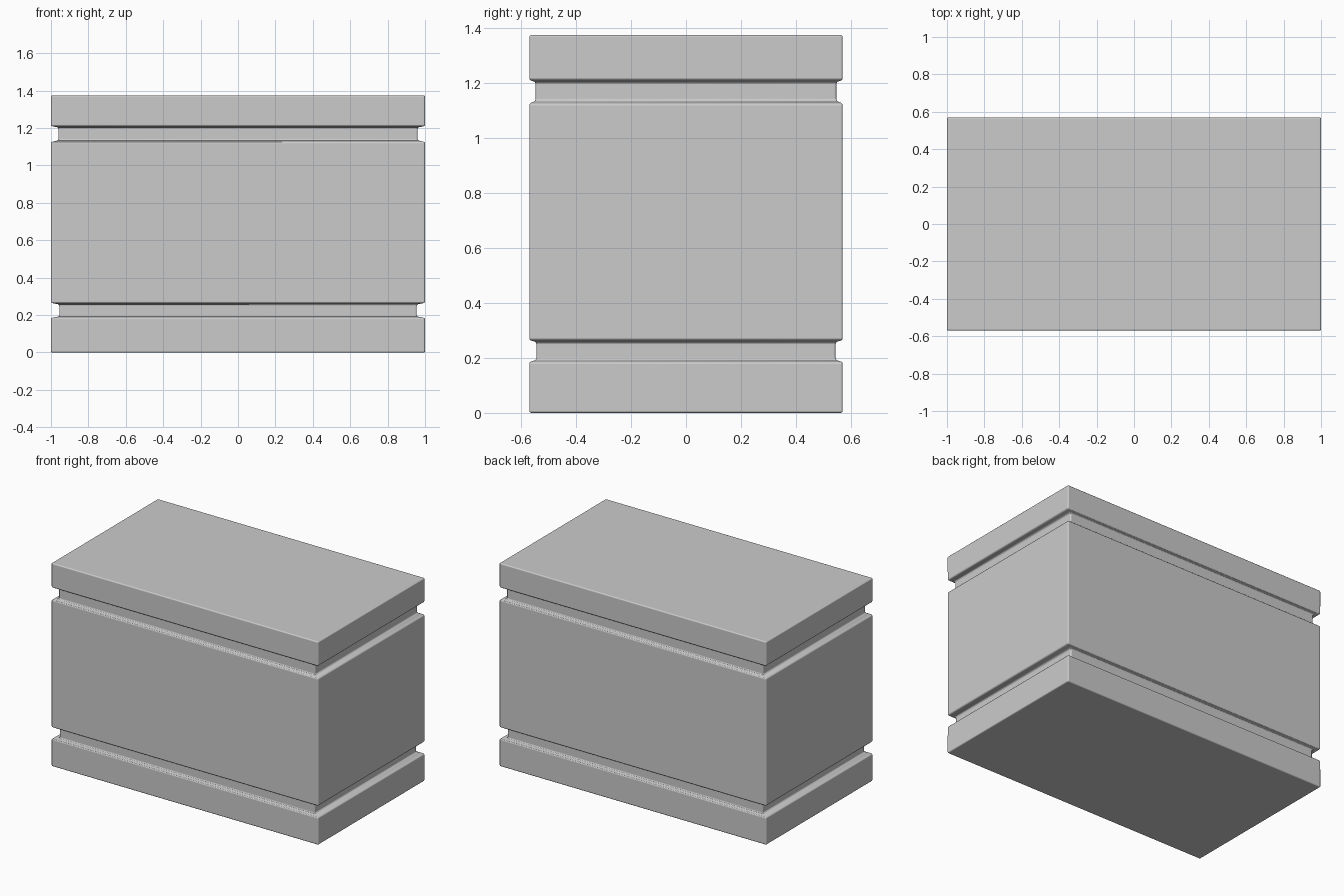
import bpy, bmesh

if "Cube" in bpy.data.objects:
    bpy.data.objects.remove(bpy.data.objects["Cube"])

# Rectangular cross-sections from bottom to top: half width, half depth, height
SECTIONS = [
    (1.0, 0.57, 0.0), (1.0, 0.57, 0.185),              # plinth
    (0.955, 0.544, 0.193), (0.955, 0.544, 0.257),      # lower groove
    (1.0, 0.57, 0.265), (1.0, 0.57, 1.125),            # main block
    (0.96, 0.547, 1.135), (0.96, 0.547, 1.203),        # upper groove
    (1.0, 0.57, 1.211), (1.0, 0.57, 1.375),            # lid
]


def loft_box(name, sections):
    bm = bmesh.new()
    rings = [[bm.verts.new((sx * hx, sy * hy, z))
              for sx, sy in ((-1, -1), (1, -1), (1, 1), (-1, 1))]
             for hx, hy, z in sections]
    for low, high in zip(rings, rings[1:]):
        for i in range(4):
            j = (i + 1) % 4
            bm.faces.new((low[i], low[j], high[j], high[i]))
    bm.faces.new(rings[0][::-1])
    bm.faces.new(rings[-1])
    bmesh.ops.recalc_face_normals(bm, faces=bm.faces)
    mesh = bpy.data.meshes.new(name)
    bm.to_mesh(mesh)
    bm.free()
    obj = bpy.data.objects.new(name, mesh)
    bpy.context.collection.objects.link(obj)
    return obj


# Grooved block with softly rounded edges
block = loft_box("grooved_block", SECTIONS)
bevel = block.modifiers.new("soft_edges", 'BEVEL')
bevel.width = 0.008
bevel.segments = 3
bevel.limit_method = 'ANGLE'
bevel.harden_normals = True
for face in block.data.polygons:
    face.use_smooth = True
